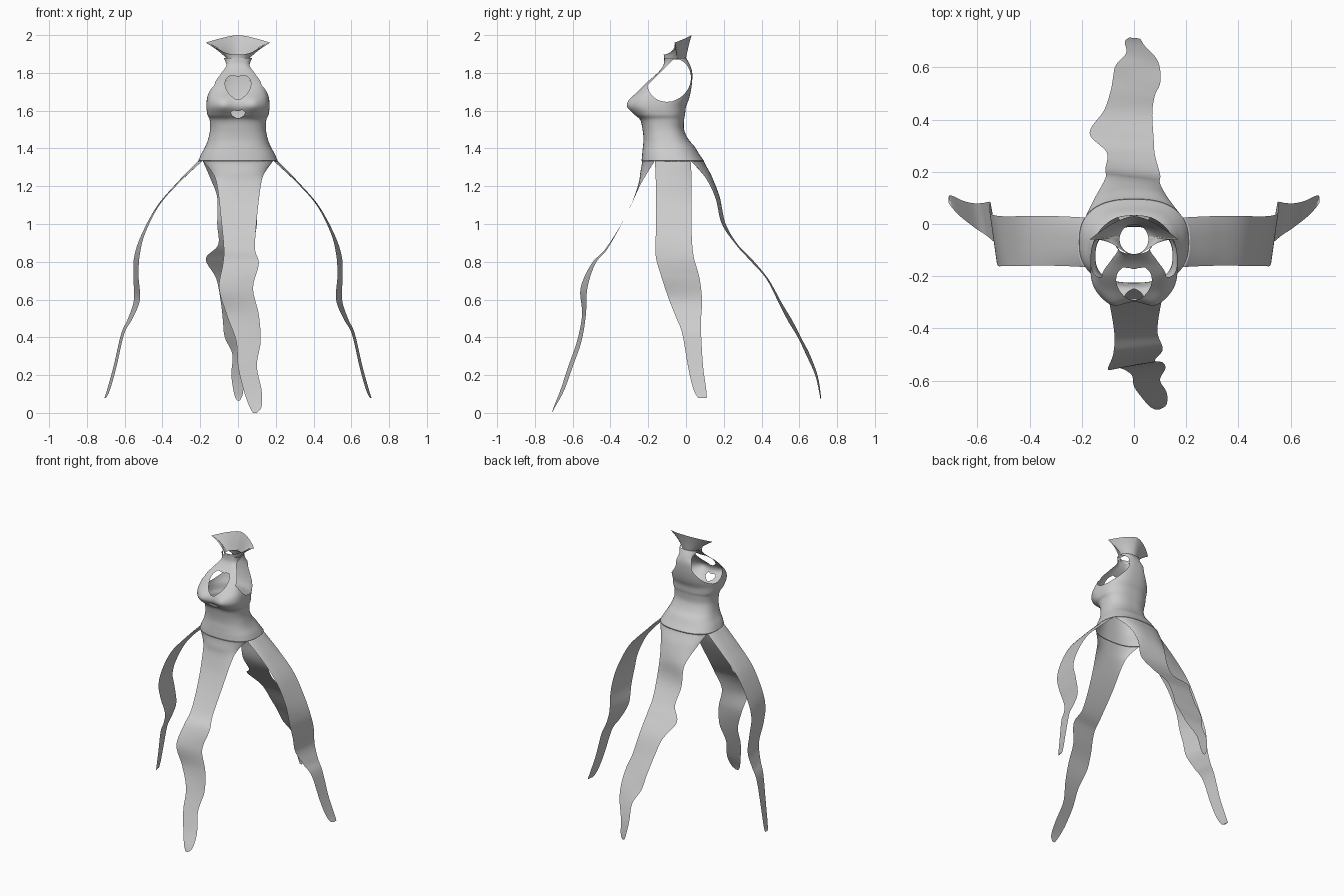
import bpy, bmesh, math
from mathutils import Vector

if "Cube" in bpy.data.objects:
    bpy.data.objects.remove(bpy.data.objects["Cube"])

grey = bpy.data.materials.new("cloth_grey")
grey.diffuse_color = (0.6, 0.6, 0.6, 1)
grey.use_nodes = True
grey.node_tree.nodes["Principled BSDF"].inputs["Base Color"].default_value = grey.diffuse_color


def spline(rows, t):
    """Smooth interpolation through rows of numbers, t from 0 to len-1."""
    n = len(rows) - 1
    i = max(0, min(int(t), n - 1))
    u = t - i
    a, b, c, d = (rows[max(0, min(j, n))] for j in (i - 1, i, i + 1, i + 2))
    return [q + 0.5 * u * (r - p + u * (2 * p - 5 * q + 4 * r - s + u * (3 * (q - r) + s - p)))
            for p, q, r, s in zip(a, b, c, d)]


def spow(v, p):
    return math.copysign(abs(v) ** p, v)


def finish(bm, name):
    bmesh.ops.remove_doubles(bm, verts=bm.verts, dist=0.00005)
    me = bpy.data.meshes.new(name)
    bm.to_mesh(me)
    bm.free()
    me.materials.append(grey)
    ob = bpy.data.objects.new(name, me)
    bpy.context.collection.objects.link(ob)
    for f in me.polygons:
        f.use_smooth = True
    return ob


def grid_faces(bm, grid):
    for r0, r1 in zip(grid, grid[1:]):
        for k in range(len(r0) - 1):
            bm.faces.new((r0[k], r0[k + 1], r1[k + 1], r1[k]))


# Bodice sections: z, half width, front y, back y, front squareness
BODY = [(1.335, .210, -.235, .095, .8), (1.37, .195, -.232, .07, .8),
        (1.41, .173, -.228, .045, .8), (1.45, .158, -.225, .012, .8),
        (1.50, .148, -.230, -.01, .8), (1.55, .150, -.242, -.01, .75),
        (1.58, .162, -.270, -.005, .7), (1.62, .167, -.295, .0, .65),
        (1.66, .165, -.288, .015, .6), (1.70, .157, -.255, .025, .55),
        (1.75, .142, -.208, .032, .5), (1.80, .107, -.150, .033, .5),
        (1.84, .068, -.120, .022, .6), (1.88, .075, -.115, .0, .8)]


def body(th, v):
    z, a, yf, yb, p = spline(BODY, v)
    s, c = math.sin(th), math.cos(th)
    mid, half = (yf + yb) / 2, (yb - yf) / 2
    if c < 0:
        p = .8
    x = a * spow(s, p)
    y = mid - half * spow(c, p)
    if c > 0:  # bust fullness
        y -= .022 * c * math.exp(-((abs(x) - .082) / .05) ** 2 - ((z - 1.63) / .05) ** 2)
    return Vector((x, y, z))


def heart(x, z, cz, sx, sz):
    X, Z = x / sx, (z - cz) / sz
    return (X * X + Z * Z - 1) - (X * X) ** (1 / 3) * Z


def holes(p):
    """Negative inside an armhole or a heart cutout."""
    dy, dz = p.y + .09, p.z - 1.763
    u, w = (dy + dz) * .7071, (dz - dy) * .7071
    arm = max(math.hypot(u / .122, w / .11) - 1, (w - .06) / .11, (.035 - abs(p.x)) / .11)
    if p.y > -.1:
        return arm
    return min(arm, heart(p.x, p.z, 1.71, .06, .06), heart(p.x, p.z, 1.577, .032, .02))


bm = bmesh.new()
COLS, VROWS = 240, 140
VMAX = len(BODY) - 1
param, grid = {}, []
for r in range(VROWS + 1):
    row = []
    for k in range(COLS):
        th, v = 2 * math.pi * k / COLS, VMAX * r / VROWS
        vert = bm.verts.new(body(th, v))
        param[vert] = (th, v)
        row.append(vert)
    grid.append(row + row[:1])
grid_faces(bm, grid)

# Open the armholes and hearts, then pull their rims onto the exact outline
cut = [f for f in bm.faces if holes(f.calc_center_median()) < 0]
rim = {v for f in cut for v in f.verts}
bmesh.ops.delete(bm, geom=cut, context='FACES')
for vert in [v for v in rim if v.is_valid]:
    th, v = param[vert]
    if v < .2 or v > VMAX - .1:
        continue
    th0, v0 = th, v
    for _ in range(4):
        g = holes(body(th, v))
        e = .0005
        gt = (holes(body(th + e, v)) - g) / e
        gv = (holes(body(th, v + e)) - g) / e
        m = gt * gt + gv * gv * .05
        if m < 1e-9:
            break
        th -= g * gt / m
        v -= g * gv * .05 / m
    if abs(th - th0) < .05 and abs(v - v0) < .2:
        vert.co = body(th, v)


def ribbon(k0, k1, rows, sub=9):
    """Hanging panel that starts on the hem columns k0..k1; rows are edge pairs."""
    hem = [body(2 * math.pi * k / COLS, 0) for k in range(k0, k1 + 1)]
    n = k1 - k0
    bow = [p - hem[0].lerp(hem[-1], i / n) for i, p in enumerate(hem)]
    fr = []
    for i, p in enumerate(hem):  # keep hem spacing at the top only
        d = hem[-1] - hem[0]
        fr.append((p - hem[0]).dot(d) / d.dot(d))
    rows = [tuple(hem[0]) + tuple(hem[-1])] + rows
    out = []
    for j in range((len(rows) - 1) * sub + 1):
        t = j / sub
        q = spline(rows, t)
        L, R = Vector(q[:3]), Vector(q[3:])
        w = max(0, 1 - t / 2.6) ** 1.3
        line = []
        for i in range(n + 1):
            off = hem[i] - hem[0].lerp(hem[-1], fr[i])
            line.append(bm.verts.new(L.lerp(R, fr[i]) + off * w))
        out.append(line)
    grid_faces(bm, out)


# Front and back panels: y, z, left x, right x, twist
FRONT = [(-.205, 1.27, -.135, .14, 0), (-.245, 1.2, -.11, .12, 0), (-.325, 1.03, -.09, .1, 0),
         (-.42, .87, -.075, .09, .005), (-.49, .79, -.08, .11, .01), (-.54, .66, -.1, .08, .018),
         (-.54, .52, -.06, .11, .01), (-.565, .38, -.01, .12, .012), (-.61, .25, 0, .1, .012),
         (-.655, .12, .03, .125, .01), (-.695, .035, .06, .125, .004), (-.71, 0, .08, .1, 0)]
BACK = [(.1, 1.25, -.15, .13, 0), (.165, 1.14, -.11, .1, .01), (.2, 1.0, -.11, .1, .01),
        (.27, .89, -.105, .08, .005), (.34, .815, -.17, .075, .008), (.43, .71, -.115, .07, .005),
        (.5, .58, -.09, .08, .008), (.55, .49, -.08, .1, .012), (.6, .4, -.07, .1, .008),
        (.645, .31, -.03, .085, .01), (.69, .2, -.035, .04, .006), (.71, .1, -.02, .025, .003),
        (.712, .065, -.005, .01, 0)]
# Side panels: x, z, front y, back y, twist
SIDE = [(.3, 1.23, -.16, .03, 0), (.42, 1.1, -.16, .03, .004), (.5, .95, -.16, .03, .008),
        (.535, .83, -.16, .04, .014), (.54, .72, -.13, .07, .014), (.535, .6, -.09, .085, .016),
        (.57, .5, -.05, .08, .012), (.61, .42, -.02, .08, .008), (.65, .25, .01, .09, .008),
        (.68, .14, .035, .105, .008), (.7, .085, .06, .11, .005), (.71, .08, .08, .105, 0)]
C = COLS // 6
ribbon(-C, C, [(l, y - s, z, r, y + s, z) for y, z, l, r, s in FRONT])
ribbon(2 * C, 4 * C, [(r, y - s, z, l, y + s, z) for y, z, l, r, s in BACK])
ribbon(C, 2 * C, [(x - s, a, z, x + s, b, z) for x, z, a, b, s in SIDE])
ribbon(4 * C, 5 * C, [(-x - s, b, z, -x + s, a, z) for x, z, a, b, s in SIDE])
finish(bm, "gown")

# Flared standing collar with pointed side tips
bm = bmesh.new()
TIP, SPLIT = Vector((.17, -.06, 1.96)), math.radians(100)
cols = []
for k in range(-72, 73):
    th = math.pi * k / 72
    a, sg = abs(th), (1 if th >= 0 else -1)
    base = Vector((.055 * math.sin(a), -.058 - .057 * math.cos(a), 1.872))
    if a > SPLIT:
        u = (math.pi - a) / (math.pi - SPLIT)
        top = Vector((.17 * u, .03 - .09 * u ** 1.6, 2 - .04 * u ** 1.4))
    else:
        w = a / SPLIT
        low = base + Vector((0, -.004, .025))
        top = low.lerp(TIP, w ** 3.5)
    col = []
    for j in range(13):
        t = j / 12
        p = base.lerp(top, t)
        p.z += (top.z - base.z) * .22 * math.sin(math.pi * t) * (1 if a < SPLIT else .3)
        p.z = min(p.z, 2)
        col.append(bm.verts.new((p.x * sg, p.y, p.z)))
    cols.append(col)
grid_faces(bm, cols)
finish(bm, "collar")
